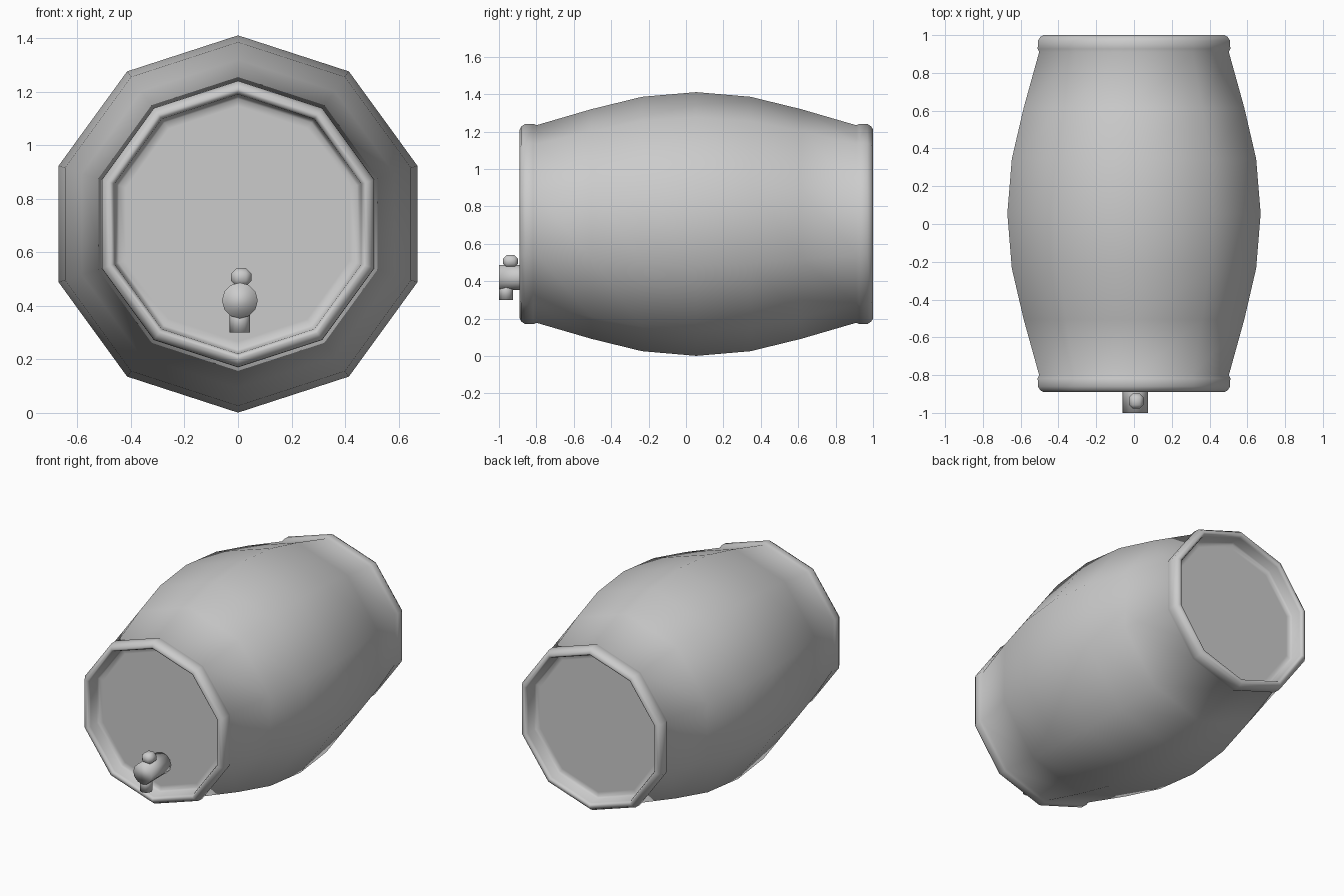
import bpy, bmesh, math
from mathutils import Matrix

cube = bpy.data.objects.get("Cube")
if cube:
    bpy.data.objects.remove(cube, do_unlink=True)

SIDES, MID_Y, MID_Z = 10, 0.055, 0.706

grey = bpy.data.materials.new("plain grey")
grey.use_nodes = True
grey.diffuse_color = (0.6, 0.6, 0.6, 1)
grey.node_tree.nodes["Principled BSDF"].inputs["Base Color"].default_value = (0.6, 0.6, 0.6, 1)


def finish(name, bm):
    """Turn a bmesh into a fully smooth grey object."""
    bmesh.ops.recalc_face_normals(bm, faces=bm.faces)
    for face in bm.faces:
        face.smooth = True
    mesh = bpy.data.meshes.new(name)
    bm.to_mesh(mesh)
    bm.free()
    mesh.materials.append(grey)
    obj = bpy.data.objects.new(name, mesh)
    bpy.context.collection.objects.link(obj)


def lathe(name, profile):
    """Closed ten-sided turning along y; profile is (offset from the middle, radius)."""
    bm = bmesh.new()
    rings = []
    for off, r in profile:
        ring = []
        for i in range(SIDES):
            a = math.tau * i / SIDES
            ring.append(bm.verts.new((r * math.sin(a), MID_Y + off, MID_Z + r * math.cos(a))))
        rings.append(ring)
    for a, b in zip(rings, rings[1:]):
        for i in range(SIDES):
            j = (i + 1) % SIDES
            bm.faces.new((a[i], a[j], b[j], b[i]))
    bm.faces.new(rings[0])
    bm.faces.new(rings[-1])
    finish(name, bm)


def cylinder(name, centre, radius, length, turn=Matrix()):
    bm = bmesh.new()
    bmesh.ops.create_cone(bm, cap_ends=True, segments=12, radius1=radius, radius2=radius,
                          depth=length, matrix=Matrix.Translation(centre) @ turn)
    finish(name, bm)


# Half of the barrel outline: bulging wall, rounded rim, then the deep recessed head
wall = [(0.29, 0.68), (0.56, 0.614), (0.855, 0.528)]
rim = [(0.872, 0.536), (0.915, 0.535), (0.936, 0.521), (0.945, 0.504), (0.94, 0.492)]
head = [(0.925, 0.485), (0.866, 0.479), (0.855, 0.468), (0.855, 0.44)]
half = wall + rim + head
lathe("barrel", [(-y, r) for y, r in reversed(half)] + [(0, 0.705)] + half)

# Tap: body out of the front head, spout below, chamfered knob above
cylinder("tap_body", (0.007, -0.895, 0.42), 0.067, 0.21, Matrix.Rotation(math.pi / 2, 4, 'X'))
cylinder("tap_spout", (0.007, -0.962, 0.345), 0.038, 0.09)
bm = bmesh.new()
bmesh.ops.create_cube(bm, size=1, matrix=Matrix.Translation((0.012, -0.938, 0.507))
                      @ Matrix.Diagonal((0.076, 0.08, 0.068, 1)))
bmesh.ops.bevel(bm, geom=bm.edges[:], offset=0.02, segments=1, affect='EDGES')
finish("tap_knob", bm)
